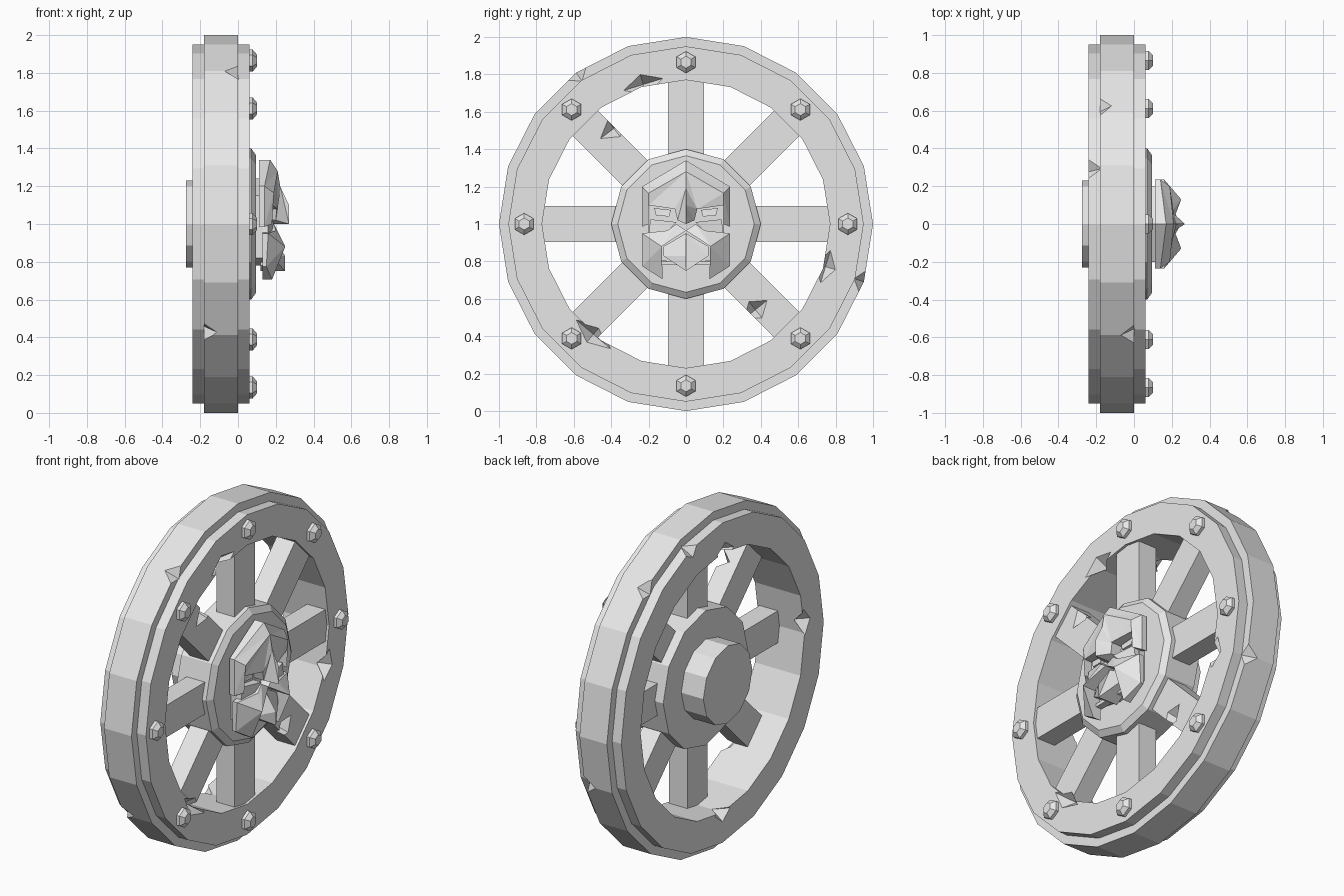
import bpy, bmesh
from math import cos, sin, pi, radians
from mathutils import Vector, Matrix

cube = bpy.data.objects.get("Cube")
if cube:
    bpy.data.objects.remove(cube)

stone = bpy.data.materials.new("pale_grey")
stone.use_nodes = True
stone.diffuse_color = (0.8, 0.8, 0.8, 1)
for node in stone.node_tree.nodes:
    if node.type == 'BSDF_PRINCIPLED':
        node.inputs["Base Color"].default_value = (0.8, 0.8, 0.8, 1)

HUB = Vector((0, 0, 1))   # wheel centre, axle runs along x


def polar(x, r, a):
    """Point at radius r and angle a (from +y towards +z) around the axle."""
    return HUB + Vector((x, r * cos(a), r * sin(a)))


def finish(name, bm):
    bmesh.ops.recalc_face_normals(bm, faces=bm.faces)
    mesh = bpy.data.meshes.new(name)
    bm.to_mesh(mesh)
    bm.free()
    mesh.materials.append(stone)
    obj = bpy.data.objects.new(name, mesh)
    bpy.context.scene.collection.objects.link(obj)
    return obj


def lathe(name, profile, sides, closed=False, centre=None):
    """Turn an (x, radius) profile about the axle; open profiles get end caps."""
    bm = bmesh.new()
    shift = centre - HUB if centre else Vector()
    rings = [[bm.verts.new(polar(x, r, pi / 2 + 2 * pi * i / sides) + shift)
              for i in range(sides)] for x, r in profile]
    pairs = list(zip(rings, rings[1:]))
    if closed:
        pairs.append((rings[-1], rings[0]))
    else:
        bm.faces.new(rings[0])
        bm.faces.new(rings[-1])
    for a, b in pairs:
        for i in range(sides):
            j = (i + 1) % sides
            bm.faces.new((a[i], a[j], b[j], b[i]))
    return finish(name, bm)


def carving(name, back, *outlines):
    """Mirrored slabs: each outline lists (y, z, x) corners of the front face."""
    bm = bmesh.new()
    for outline in outlines:
        for side in (1, -1):
            front = [bm.verts.new((x, side * y, z)) for y, z, x in outline]
            rear = [bm.verts.new((back, side * y, z)) for y, z, x in outline]
            n = len(front)
            faces = [bm.faces.new(front), bm.faces.new(rear)]
            for i in range(n):
                j = (i + 1) % n
                faces.append(bm.faces.new((front[i], front[j], rear[j], rear[i])))
            bmesh.ops.triangulate(bm, faces=faces[:1])
    return finish(name, bm)


# Rim with a raised tread band
rim = lathe("rim", [(-.24, .77), (-.24, .95), (-.18, .95), (-.18, 1),
                    (0, 1), (0, .95), (.06, .95), (.06, .77)], 20, closed=True)

# Hub and rear axle cap
lathe("hub", [(-.13, .4), (.07, .4), (.095, .365)], 12)
lathe("axle_cap", [(-.275, .23), (-.12, .23)], 12)

# Eight spokes
bm = bmesh.new()
for i in range(8):
    turn = Matrix.Translation(HUB) @ Matrix.Rotation(i * pi / 4, 4, 'X')
    bmesh.ops.create_cube(bm, size=1, matrix=turn @ Matrix.Translation((-.015, .55, 0))
                          @ Matrix.Diagonal((.12, .5, .19, 1)))
spokes = finish("spokes", bm)

# Rim bolts
for i in range(8):
    lathe(f"rim_bolt_{i + 1}", [(.05, .058), (.078, .058), (.1, .032)], 6,
          centre=polar(0, .865, i * pi / 4))

# Battle-worn chips cut from the edges: axial position, radius, angle, length
chips = [(.06, .78, 107, .11), (.06, .78, -17, .09), (.06, .77, 230, .12),
         (0, 1, -18, .07), (0, 1, 126, .07), (-.18, 1, 215, .06),
         (-.18, 1, 51, .07), (-.24, .95, 72, .06), (-.24, .77, 92, .08),
         (-.24, .77, 175, .08), (-.24, .77, 270, .07),
         (.045, .64, 127, .09), (.045, .59, -51, .08)]
bm = bmesh.new()
for x, r, deg, length in chips:
    a = radians(deg)
    out = Vector((0, cos(a), sin(a)))
    along = Vector((0, -sin(a), cos(a)))
    corners = []
    for axis in (out * .055, along * length, Vector((.07, 0, 0))):
        corners += [bm.verts.new(polar(x, r, a) + s * axis) for s in (1, -1)]
    bmesh.ops.convex_hull(bm, input=corners)
cutter = finish("chip_cutters", bm)
cutter.hide_render = True
cutter.display_type = 'WIRE'
for obj in (rim, spokes):
    mod = obj.modifiers.new("chips", 'BOOLEAN')
    mod.operation = 'DIFFERENCE'
    mod.solver = 'EXACT'
    mod.object = cutter
# Keep the cut shape and drop the helper
bpy.context.view_layer.update()
graph = bpy.context.evaluated_depsgraph_get()
for obj in (rim, spokes):
    cut = bpy.data.meshes.new_from_object(obj.evaluated_get(graph))
    obj.modifiers.clear()
    obj.data = cut
bpy.data.objects.remove(cutter)

# Carved face on the hub: recessed base
carving("face_base", .09, [(0, 1.24, .14), (.2, 1.15, .13), (.2, .82, .13), (0, .78, .14)])

# Helmet: sloping outer border, then the brow
carving("helmet_border", .11,
        [(0, 1.34, .17), (.235, 1.2, .14), (.2, 1.165, .19), (0, 1.28, .21)],
        [(.235, 1.2, .14), (.235, .985, .14), (.2, 1.0, .18), (.2, 1.165, .19)])
carving("brow", .12, [(0, 1.28, .21), (.2, 1.165, .19), (.2, 1.1, .18),
                      (.06, 1.08, .21), (0, 1.19, .225)])

# Nose with a sharp ridge
carving("nose", .12, [(0, 1.195, .225), (.06, 1.08, .205), (.045, 1.02, .2),
                      (0, 1.0, .27), (0, 1.1, .27)])

# Narrow eyes
carving("eyes", .12, [(.08, 1.075, .155), (.17, 1.085, .15),
                      (.16, 1.045, .155), (.09, 1.04, .16)])

# Cheeks and moustache sweeping down to the beard tips
carving("cheeks", .12, [(.05, 1.01, .19), (.19, 1.025, .16),
                        (.2, .95, .16), (.1, .96, .18)])
carving("moustache", .13,
        [(0, .965, .2), (.05, 1.0, .19), (.1, .965, .2), (.235, .95, .16),
         (.13, .88, .25)],
        [(.235, .95, .16), (.235, .775, .15), (.125, .705, .18), (.13, .88, .25)])

# Mouth and chin
carving("mouth", .12, [(0, .95, .17), (.12, .88, .17), (.12, .83, .18),
                       (0, .75, .25), (0, .83, .25)])
carving("chin_bar", .12, [(0, .8, .16), (.13, .8, .16), (.13, .78, .16), (0, .78, .16)])
